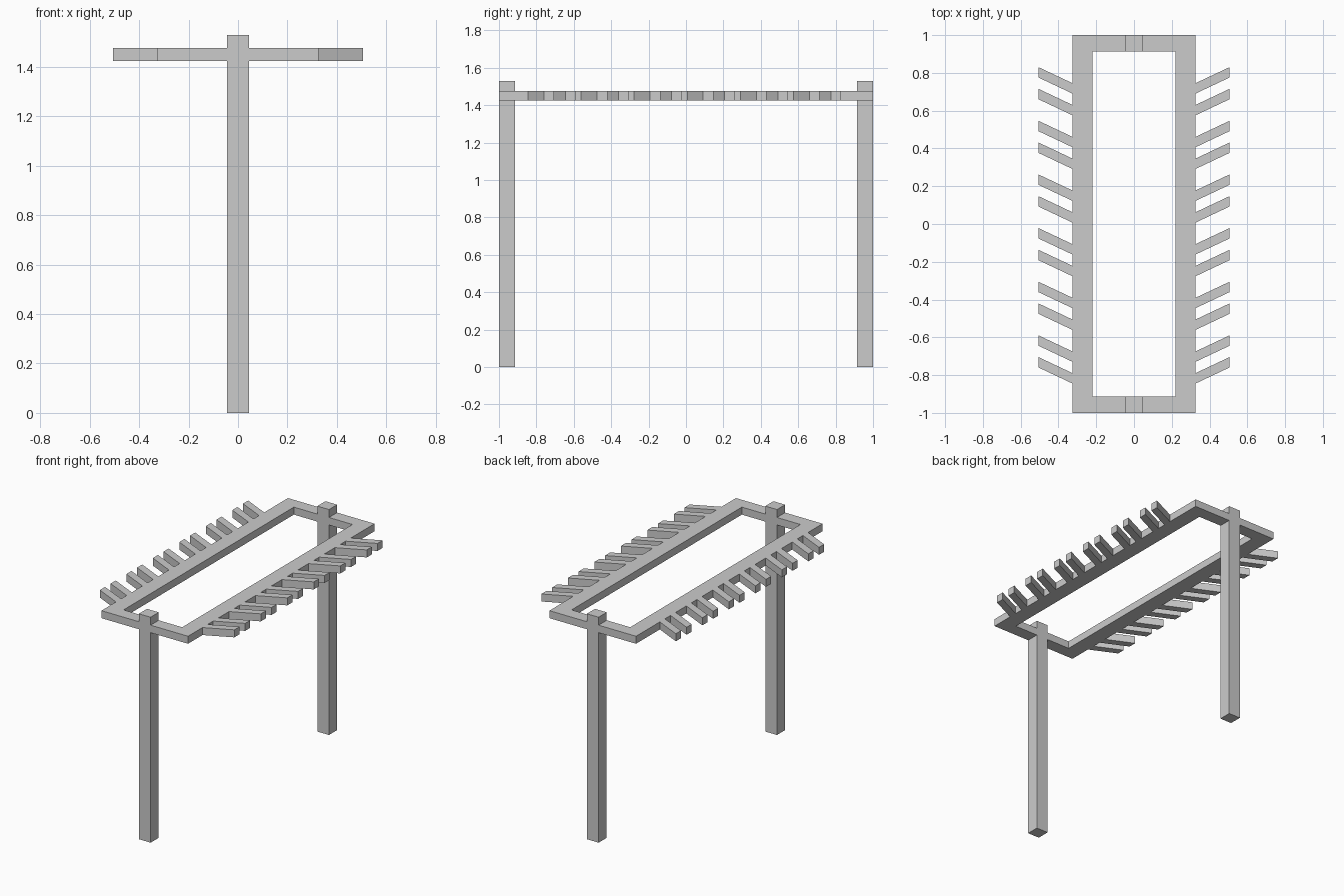
import bpy

if "Cube" in bpy.data.objects:
    bpy.data.objects.remove(bpy.data.objects["Cube"])

Z0, Z1 = 1.425, 1.476          # underside and top of the flat rack
OUT_X, IN_X = 0.325, 0.22      # side rail outer and inner edges
IN_Y = 0.913                   # inner edge of end rails and posts
TIP_X = 0.505                  # prong ends


def prism(name, outline, z0, z1):
    """Extrude a counter-clockwise xy outline between two heights."""
    n = len(outline)
    verts = [(x, y, z) for z in (z0, z1) for x, y in outline]
    faces = [tuple(reversed(range(n))), tuple(range(n, 2 * n))]
    faces += [(i, (i + 1) % n, n + (i + 1) % n, n + i) for i in range(n)]
    mesh = bpy.data.meshes.new(name)
    mesh.from_pydata(verts, [], faces)
    obj = bpy.data.objects.new(name, mesh)
    bpy.context.collection.objects.link(obj)
    return obj


def mirror(obj, x=False, y=False):
    mod = obj.modifiers.new("mirror", 'MIRROR')
    mod.use_axis = (x, y, False)
    mod.use_mirror_merge = False


# Rectangular frame as one closed ring
outer = [(-OUT_X, -1), (OUT_X, -1), (OUT_X, 1), (-OUT_X, 1)]
inner = [(-IN_X, -IN_Y), (IN_X, -IN_Y), (IN_X, IN_Y), (-IN_X, IN_Y)]
verts = [(x, y, z) for z in (Z0, Z1) for ring in (outer, inner) for x, y in ring]
faces = []
for i in range(4):
    j = (i + 1) % 4
    faces += [(i, 4 + i, 4 + j, j),                 # underside
              (8 + i, 8 + j, 12 + j, 12 + i),       # top
              (i, j, 8 + j, 8 + i),                 # outer wall
              (4 + j, 4 + i, 12 + i, 12 + j)]       # inner wall
mesh = bpy.data.meshes.new("rack_frame")
mesh.from_pydata(verts, [], faces)
frame = bpy.data.objects.new("rack_frame", mesh)
bpy.context.collection.objects.link(frame)

# End posts
post = prism("end_posts", [(-0.044, -1), (0.044, -1),
                           (0.044, -IN_Y), (-0.044, -IN_Y)], 0, 1.53)
mirror(post, y=True)

# Slanted prongs in six pairs along each side
for pair in range(6):
    for k in range(2):
        y = 0.69 - pair * 0.284 - k * 0.115         # lower root corner
        prong = prism(f"prong_{pair * 2 + k + 1}",
                      [(OUT_X, y), (TIP_X, y + 0.085),
                       (TIP_X, y + 0.14), (OUT_X, y + 0.055)], Z0, Z1)
        mirror(prong, x=True)
